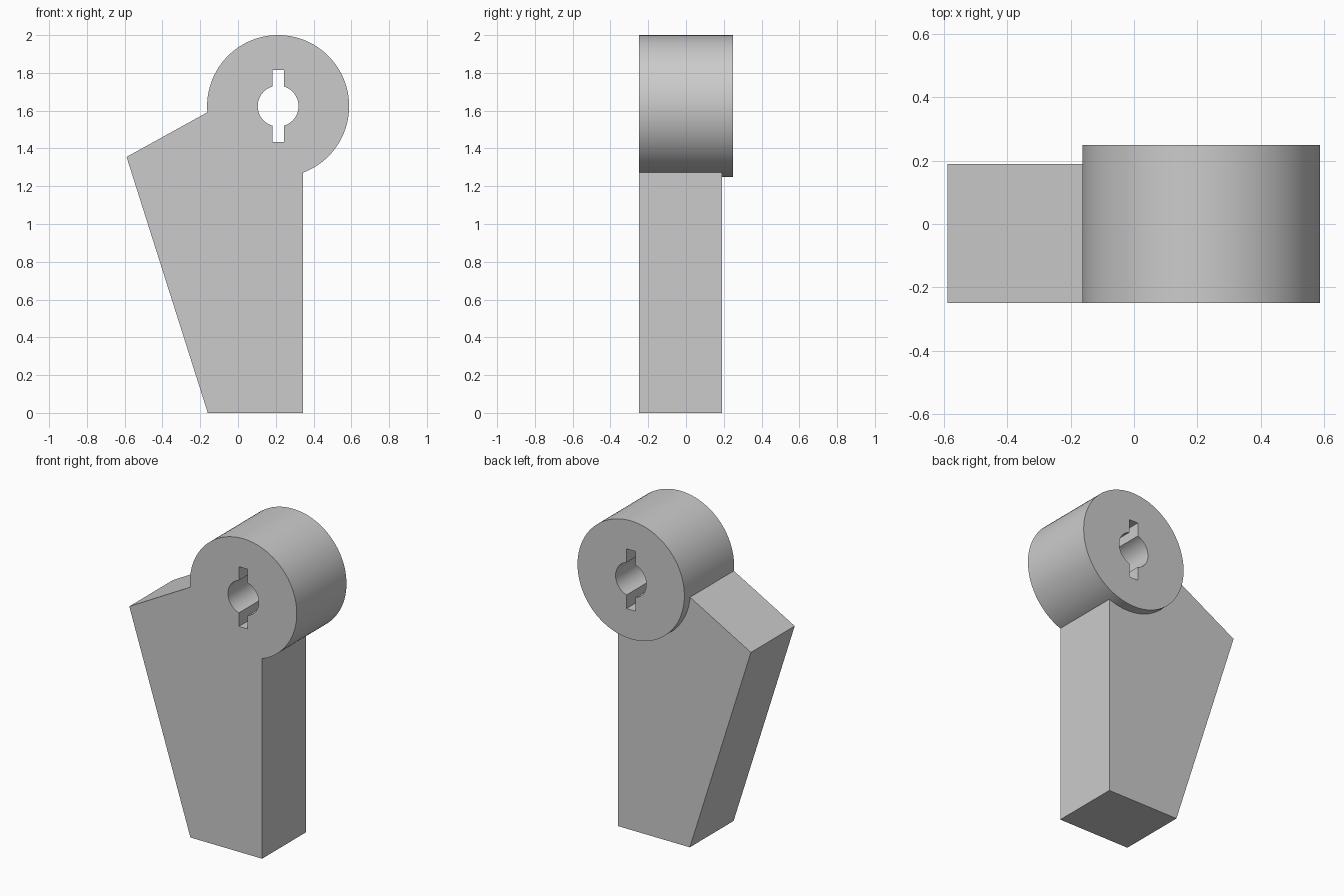
import bpy
import math
from math import radians

if "Cube" in bpy.data.objects:
    bpy.data.objects.remove(bpy.data.objects["Cube"], do_unlink=True)

HUB_X, HUB_Z, HUB_R = 0.2125, 1.624, 0.376
FRONT, ARM_BACK, HUB_BACK = -0.25, 0.19, 0.25

grey = bpy.data.materials.new("plain grey")
grey.use_nodes = True
grey.diffuse_color = (0.6, 0.6, 0.6, 1)
grey.node_tree.nodes["Principled BSDF"].inputs["Base Color"].default_value = (0.6, 0.6, 0.6, 1)


def prism(name, outline, y0, y1):
    """Extrude an anticlockwise x-z outline from y0 to y1."""
    n = len(outline)
    verts = [(x, y, z) for y in (y0, y1) for x, z in outline]
    faces = [list(range(n)), list(range(2 * n - 1, n - 1, -1))]
    faces += [(i, i + n, (i + 1) % n + n, (i + 1) % n) for i in range(n)]
    mesh = bpy.data.meshes.new(name)
    mesh.from_pydata(verts, [], faces)
    mesh.materials.append(grey)
    obj = bpy.data.objects.new(name, mesh)
    bpy.context.collection.objects.link(obj)
    return obj


def arc(radius, start, end, steps):
    """Points on a circle around the hub axis, angles in radians."""
    angles = [start + (end - start) * i / steps for i in range(steps + 1)]
    return [(HUB_X + radius * math.cos(a), HUB_Z + radius * math.sin(a)) for a in angles]


def combine(target, tool, operation):
    """Apply a boolean and discard the tool object."""
    mod = target.modifiers.new(operation.lower(), "BOOLEAN")
    mod.operation, mod.solver, mod.object = operation, "EXACT", tool
    bpy.context.view_layer.objects.active = target
    bpy.ops.object.modifier_apply(modifier=mod.name)
    bpy.data.objects.remove(tool, do_unlink=True)


# Tapered arm, running up into the hub
arm = prism("lever_arm", [(-0.16, 0), (0.345, 0), (0.345, 1.45), (0, 1.681), (-0.59, 1.355)],
            FRONT, ARM_BACK)

# Round hub, flush at the front and proud at the back
hub = prism("hub", arc(HUB_R, 0, math.tau, 96)[:-1], FRONT, HUB_BACK)
combine(arm, hub, "UNION")

# Keyhole: round bore with a slot above and below
BORE_R, SLOT_HALF, SLOT_REACH = 0.108, 0.031, 0.19
corner = math.acos(SLOT_HALF / BORE_R)
left, right = HUB_X - SLOT_HALF, HUB_X + SLOT_HALF
top, bottom = HUB_Z + SLOT_REACH, HUB_Z - SLOT_REACH
keyhole = arc(BORE_R, -corner, corner, 24) + [(right, top), (left, top)]
keyhole += arc(BORE_R, math.pi - corner, math.pi + corner, 24) + [(left, bottom), (right, bottom)]
combine(arm, prism("keyhole_cutter", keyhole, FRONT - 0.1, HUB_BACK + 0.1), "DIFFERENCE")

# Smooth curved walls, crisp edges
bpy.ops.object.select_all(action="DESELECT")
arm.select_set(True)
bpy.context.view_layer.objects.active = arm
bpy.ops.object.shade_smooth_by_angle(angle=radians(20))
